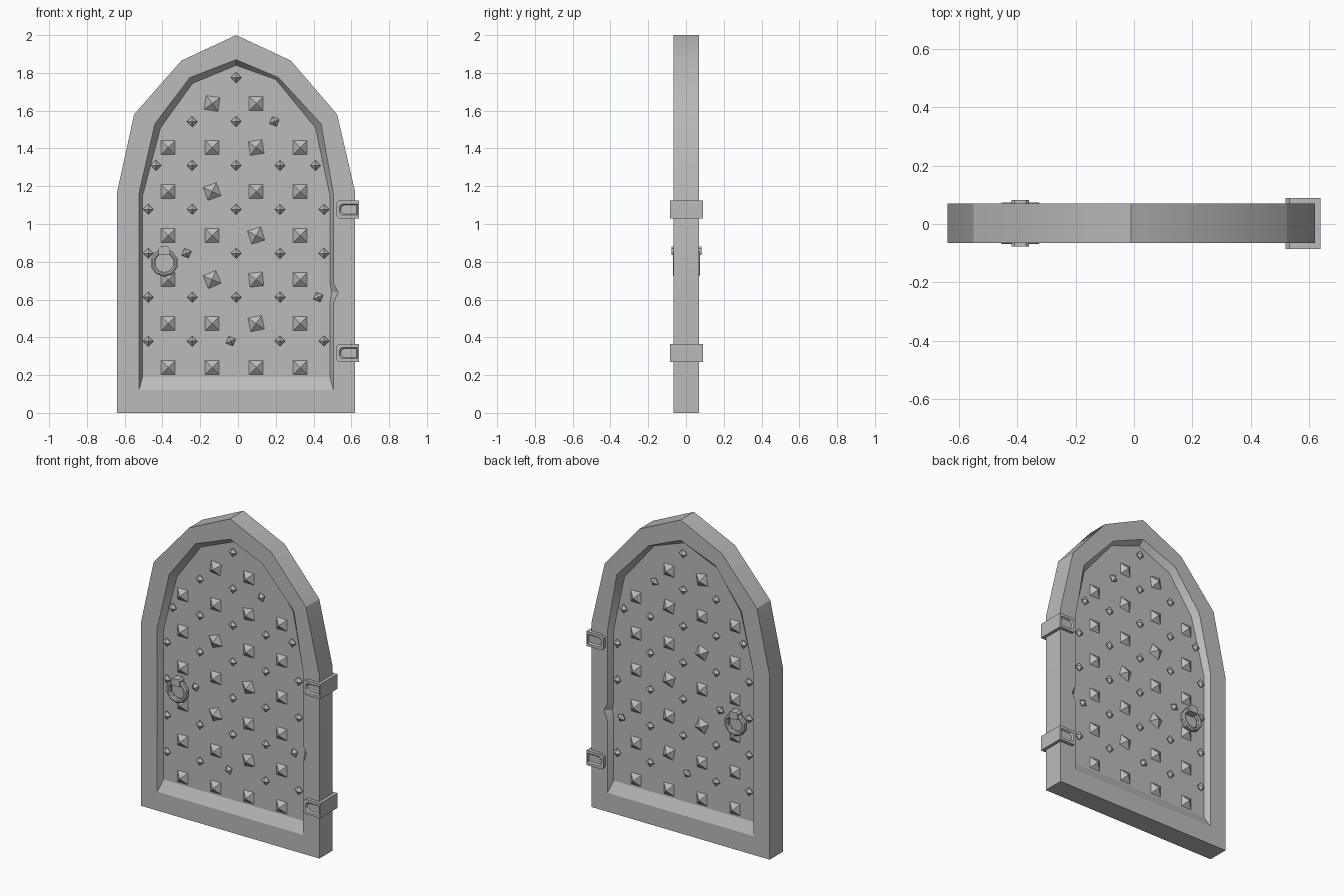
import bpy, bmesh, math
from mathutils import Matrix, Vector

cube = bpy.data.objects.get("Cube")
if cube:
    bpy.data.objects.remove(cube)

MID = 0.0025     # centre plane of the door
HALF = 0.0675    # half thickness of the frame
PANEL = 0.032    # half thickness of the sunken panel

grey = bpy.data.materials.new("grey_iron")
grey.use_nodes = True
colour = (0.5, 0.5, 0.5, 1)
grey.diffuse_color = colour
grey.node_tree.nodes["Principled BSDF"].inputs["Base Color"].default_value = colour


def finish(bm, name, mirror=True, angle=None):
    bmesh.ops.recalc_face_normals(bm, faces=bm.faces[:])
    mesh = bpy.data.meshes.new(name)
    bm.to_mesh(mesh)
    bm.free()
    mesh.materials.append(grey)
    obj = bpy.data.objects.new(name, mesh)
    obj.location.y = MID
    bpy.context.collection.objects.link(obj)
    if mirror:
        mod = obj.modifiers.new("both_sides", 'MIRROR')
        mod.use_axis = (False, True, False)
        mod.use_mirror_merge = False
    if angle:
        bpy.ops.object.select_all(action='DESELECT')
        obj.select_set(True)
        bpy.context.view_layer.objects.active = obj
        bpy.ops.object.shade_smooth_by_angle(angle=math.radians(angle))
    return obj


def loft(bm, loops, cap_start=True, cap_end=True):
    rings = [[bm.verts.new(p) for p in loop] for loop in loops]
    n = len(rings[0])
    for a, b in zip(rings, rings[1:]):
        for i in range(n):
            j = (i + 1) % n
            bm.faces.new((a[i], a[j], b[j], b[i]))
    if cap_start:
        bm.faces.new(rings[0])
    if cap_end:
        bm.faces.new(rings[-1][::-1])


def at(points, y):
    return [(x, y, z) for x, z in points]


# Arched door: outer edge, lip of the recess, edge of the sunken panel
outer = [(-.64, 0), (-.64, 1.17), (-.55, 1.58), (-.30, 1.865), (-.01, 2),
         (.28, 1.865), (.525, 1.58), (.62, 1.17), (.62, .69), (.62, .64), (.62, .58), (.62, 0)]
lip = [(-.525, .12), (-.525, 1.16), (-.44, 1.53), (-.255, 1.775), (-.01, 1.87),
       (.215, 1.775), (.44, 1.53), (.505, 1.16), (.505, .69), (.53, .64), (.505, .58), (.505, .12)]
inner = [(-.505, .19), (-.505, 1.15), (-.41, 1.51), (-.24, 1.745), (-.01, 1.84),
         (.2, 1.765), (.41, 1.51), (.487, 1.15), (.487, .69), (.495, .64), (.487, .58), (.487, .19)]
bm = bmesh.new()
loft(bm, [at(inner, -PANEL), at(lip, -HALF), at(outer, -HALF),
          at(outer, HALF), at(lip, HALF), at(inner, PANEL)])
finish(bm, "arched_door", mirror=False, angle=25)


# Pyramid and diamond studs: profile of (radius, height) turned in four sides
def stud(bm, x, z, profile, turn):
    loops = []
    for r, h in profile:
        loops.append([(x + r * math.cos(turn + k * math.pi / 2), -PANEL - h,
                       z + r * math.sin(turn + k * math.pi / 2)) for k in range(4)])
    loft(bm, loops, cap_start=False)


bm = bmesh.new()
odd = {(1, 2): 0.4, (2, 2): 0.1, (2, 3): 0.3, (1, 4): 0.35, (2, 5): 0.15, (1, 6): -0.15, (2, 1): 0.2}
for row in range(7):
    for col in range(4):
        if row == 6 and col in (0, 3):
            continue
        stud(bm, -.37 + .233 * col, .24 + .233 * row, [(.052, 0), (.001, .03)],
             math.pi / 4 + odd.get((col, row), 0))
finish(bm, "pyramid_studs")

bm = bmesh.new()
shift = {(0, 4): .04, (4, 4): -.045, (3, 5): -.03, (1, 2): -.03, (2, 0): -.028, (4, 1): -.03}
for row, cols in enumerate([range(5)] * 5 + [(1, 2, 3), (2,)]):
    for col in cols:
        dx = shift.get((col, row), 0)
        tilted = dx and row != 4
        stud(bm, -.475 + .2325 * col + dx, .38 + .2325 * row,
             [(.02, 0), (.028, .01), (.001, .03)], 0.4 if tilted else 0)
finish(bm, "diamond_studs")

# Ring handle: ten-sided band with bevelled section, hung from a block
bm = bmesh.new()
section = [(.05, -.044), (.05, -.064), (.057, -.071), (.066, -.071), (.074, -.064), (.074, -.044)]
sides = 10
verts = [[bm.verts.new((-.39 + r * math.cos(a), y, .795 + r * math.sin(a))) for r, y in section]
         for a in [math.tau * (k + .5) / sides for k in range(sides)]]
for k in range(sides):
    a, b = verts[k], verts[(k + 1) % sides]
    for i in range(len(section)):
        j = (i + 1) % len(section)
        bm.faces.new((a[i], a[j], b[j], b[i]))
finish(bm, "ring_handle")

bm = bmesh.new()
block = [(-.42, .835), (-.42, .87), (-.41, .88), (-.37, .88), (-.36, .87), (-.36, .835)]
loft(bm, [at(block, -PANEL), at(block, -.08)])
finish(bm, "handle_block")


# Hinge clasps wrapping the door's edge, each side with a sunken tongue
def clasp_outline(z, grow):
    w, c = .047 - grow, .014
    x0, x1 = .52 + grow, .64 - grow * .5
    return [(x1, z - w), (x0 + c, z - w), (x0, z - w + c),
            (x0, z + w - c), (x0 + c, z + w), (x1, z + w)]


for name, z in (("lower_hinge", .317), ("upper_hinge", 1.077)):
    bm = bmesh.new()
    edge, groove, floor = (clasp_outline(z, g) for g in (0, .017, .024))
    loft(bm, [at(floor, -.078), at(groove, -.0875), at(edge, -.0875),
              at(edge, .0875), at(groove, .0875), at(floor, .078)])
    finish(bm, name, mirror=False)
